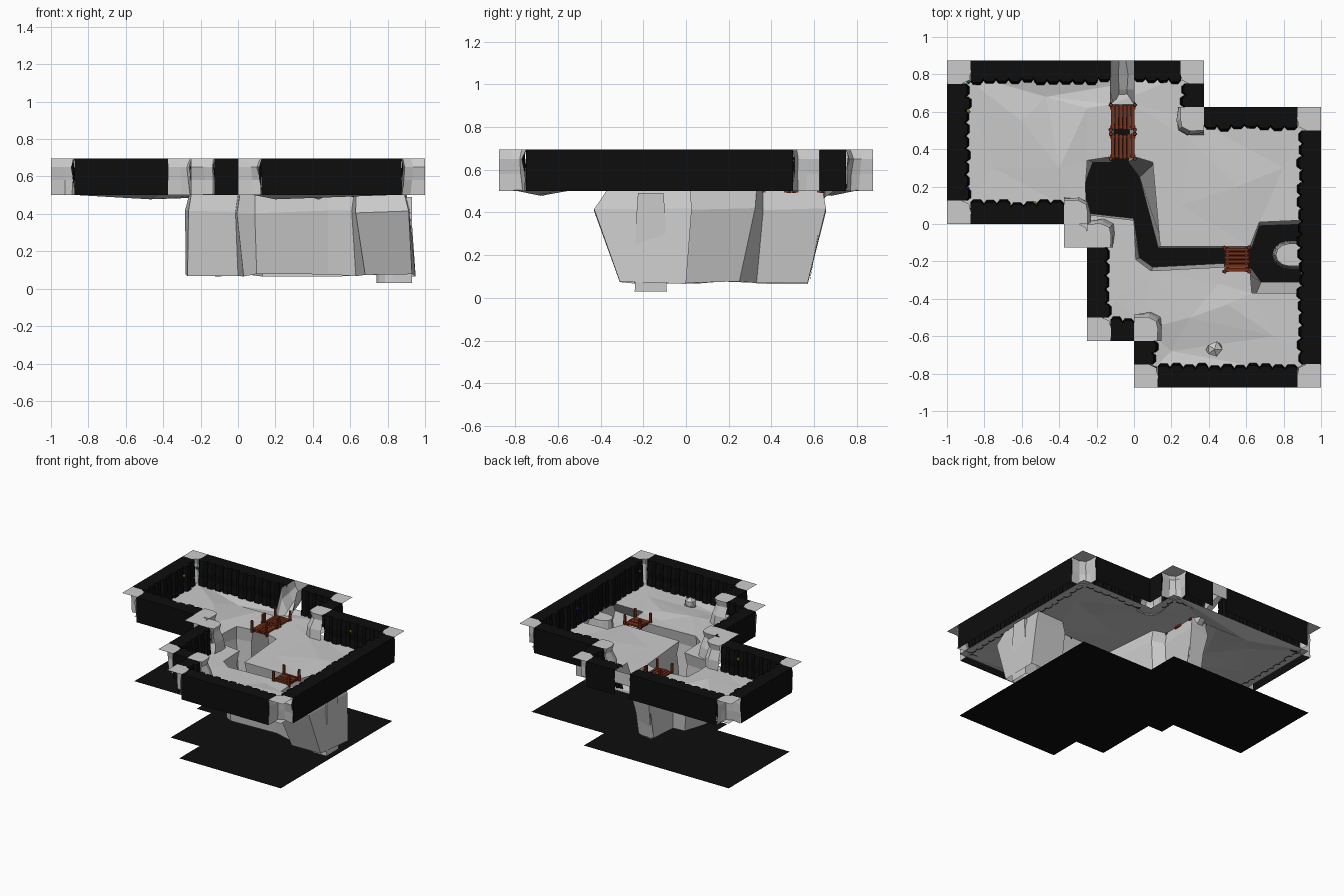
import bpy, bmesh, math, random
from mathutils import Vector
from mathutils.geometry import delaunay_2d_cdt

if "Cube" in bpy.data.objects:
    bpy.data.objects.remove(bpy.data.objects["Cube"])

random.seed(4)
F, T, W = 0.505, 0.695, 0.125      # floor height, wall top, wall thickness

def material(name, c):
    m = bpy.data.materials.new(name)
    m.diffuse_color = (*c, 1)
    m.use_nodes = True
    m.node_tree.nodes["Principled BSDF"].inputs["Base Color"].default_value = m.diffuse_color
    return m

BLACK = material("black", (0.004, 0.004, 0.004))
WOOD = material("wood", (0.19, 0.03, 0.01))
GEMS = {"blue": material("blue", (0.01, 0.03, 0.4)),
        "green": material("green", (0.01, 0.3, 0.05)),
        "yellow": material("yellow", (0.5, 0.45, 0.02))}

def mesh(name, verts, faces, mat=None):
    me = bpy.data.meshes.new(name)
    me.from_pydata([tuple(v) for v in verts], [], faces)
    ob = bpy.data.objects.new(name, me)
    bpy.context.collection.objects.link(ob)
    if mat:
        me.materials.append(mat)
    bm = bmesh.new()
    bm.from_mesh(me)
    bmesh.ops.recalc_face_normals(bm, faces=bm.faces)
    bm.to_mesh(me)
    bm.free()
    return ob

def loft(name, rings, closed=False, mat=None, extra=()):
    n = len(rings[0])
    verts = [v for r in rings for v in r]
    faces = [(i*n+j, i*n+(j+1) % n, (i+1)*n+(j+1) % n, (i+1)*n+j)
             for i in range(len(rings)-1) for j in range(n if closed else n-1)]
    return mesh(name, verts, faces + list(extra), mat)

def jit(a):
    return random.uniform(-a, a)

# Room outline, counter-clockwise
outline = [Vector(p) for p in [
    (-1, .875), (-1, 0), (-.375, 0), (-.375, -.125), (-.25, -.125), (-.25, -.625),
    (0, -.625), (0, -.875), (1, -.875), (1, .625), (.375, .625), (.375, .875)]]
N = len(outline)

def inward(i):
    d = (outline[(i+1) % N] - outline[i % N]).normalized()
    return Vector((-d.y, d.x))

inset = [p + (inward(i-1) + inward(i)) * .0625 for i, p in enumerate(outline)]

def inside(p, poly):
    c = False
    for a, b in zip(poly, poly[1:] + poly[:1]):
        if (a[1] > p[1]) != (b[1] > p[1]) and \
           p[0] < (b[0]-a[0]) * (p[1]-a[1]) / (b[1]-a[1]) + a[0]:
            c = not c
    return c

# Black base sheet
mesh("base_sheet", [(p.x, p.y, 0) for p in inset], [list(range(N))], BLACK)

# Canyon rim and the matching points at its foot
canyon = [(-.12, .64, -.10, .57), (-.12, .36, -.12, .33), (-.25, .34, -.22, .33),
          (-.26, .20, -.28, .17), (-.25, .05, -.27, .06), (0, .02, 0, .03),
          (.01, -.19, .03, -.18), (.09, -.25, .10, -.23), (.48, -.23, .48, -.21),
          (.62, -.25, .63, -.24), (.63, -.37, .68, -.31), (.89, -.37, .93, -.31),
          (.90, .02, .95, 0), (.67, .01, .67, -.01), (.62, -.12, .63, -.13),
          (.14, -.12, .13, -.13), (.10, .33, .03, .25), (0, .36, -.03, .33), (0, .64, -.02, .57)]
rim = [c[:2] for c in canyon]
top, mid, low = [], [], []
for i, (x, y, bx, by) in enumerate(canyon):
    a, b = Vector(rim[i-1]), Vector(rim[(i+1) % len(rim)])
    d = (b - a).normalized()
    out = Vector((d.y, -d.x)) * .02
    top.append((x, y, F))
    m = Vector((x, y)).lerp(Vector((bx, by)), .15) + out
    if y == -.37:
        m.y = -.43
    if y == .64:
        m.y = .655
    mid.append((m.x, m.y, .41 + jit(.012)))
    low.append((bx, by, .072 + jit(.008)))
loft("canyon_walls", [top, mid, low], True)

# Uneven floor with the canyon cut out
bumps = [(-.47, .68, .478), (-.25, .62, .515), (-.6, .55, .515), (-.75, .3, .5), (-.4, .3, .515),
         (.3, .45, .51), (.55, .2, .52), (.25, .1, .505), (.8, .3, .5), (.5, -.43, .52),
         (.2, -.68, .478), (.3, -.5, .51), (.75, -.6, .505), (-.1, -.4, .51), (.45, -.32, .505)]
pts = [(p.x, p.y, F) for p in inset] + top + bumps
edges = [(i, (i+1) % N) for i in range(N)]
M = len(top)
edges += [(N+i, N+(i+1) % M) for i in range(M)]
v2, _, tris, ov, _, _ = delaunay_2d_cdt([Vector(p[:2]) for p in pts], edges, [], 0, 1e-5)
keep = []
for t in tris:
    c = sum((v2[i] for i in t), Vector((0, 0))) / 3
    if inside(c, inset) and not inside(c, rim):
        keep.append(list(t))
mesh("cave_floor", [(v.x, v.y, pts[ov[i][0]][2] if ov[i] else F) for i, v in enumerate(v2)], keep)

# Black rock walls: flat outside, ribbed columns inside
def wall(name, p, q):
    p, q = Vector(p), Vector(q)
    d = q - p
    n = Vector((-d.y, d.x)).normalized()
    cols = max(1, round(d.length / .07))
    rings = []
    for k in range(cols):
        bulge = .108 + jit(.008)
        for f, s in ((.02, .92), (.22, 1.06), (.78, 1.06), (.98, .92)):
            o = p + d * (k + f if 0 < k + f < cols else k) / cols
            if k == 0 and f == .02: o = p.copy()
            if k == cols-1 and f == .98: o = q.copy()
            prof = [(0, .5), (0, T), (bulge*s*.97, T), (bulge*s*1.04, .62),
                    (bulge*s, .56), (bulge*s*1.08, .5)]
            rings.append([(*(o + n * u), z) for u, z in prof])
    loft(name, rings, mat=BLACK)

# Grey corner rocks: square cap and faceted inner faces, open outside
def corner(p, s, flare):
    rings = []
    for z, k in ((T, 1), (.65, .9), (.58, .97 * flare), (.5, flare)):
        r = []
        for u, v in ((0, 1), (.6, 1.02), (.95, .85), (1.02, .5), (1, 0)):
            ku = 1 if z == T else k + jit(.06)
            r.append((p.x + s.x*W*u*ku, p.y + s.y*W*v*ku, z))
        rings.append(r)
    rings[0].append((p.x, p.y, T))
    for r in rings[1:]:
        r.append(r[-1])
    ob_faces = [(5, 0, 1, 2, 3, 4)]
    n = 6
    for i in range(3):
        ob_faces += [(i*n+j, i*n+j+1, (i+1)*n+j+1, (i+1)*n+j) for j in range(4)]
    mesh("corner_rock", [v for r in rings for v in r], ob_faces)

for i in range(N):
    a, b = outline[i], outline[(i+1) % N]
    d = (b - a).normalized()
    convex = [inward(j-1).cross(inward(j)) > 0 for j in (i, i+1)]
    corner(a, inward(i-1) + inward(i), 1.0 if convex[0] else 1.15)
    p = a + d * W * convex[0]
    q = b - d * W * convex[1]
    if (q - p).dot(d) < .05:
        continue
    if i == N-1:       # north wall leaves a gap for the cave mouth
        wall("wall_north_right", p, (0, .875))
        wall("wall_north_left", (-.125, .875), q)
    else:
        wall("wall_%d" % i, p, q)

# Cave mouth in the north wall: sloping chute between ragged sides
rings = []
for y, z in ((.875, .6), (.8, .56), (.72, .52), (.65, .47), (.62, .3), (.58, .08)):
    h = T if y > .7 else max(z, .53) if y > .63 else z + .01
    rings.append([(-.128, y, h), (-.12 + jit(.01), y, (h+z)/2), (-.09 + jit(.012), y, z),
                  (-.035 + jit(.012), y, z), (-.005 + jit(.01), y, (h+z)/2), (.003, y, h)])
loft("cave_mouth", rings)
mesh("cave_mouth_cap", [(-.128, .875, .6), (.003, .875, .6), (.003, .875, T), (-.128, .875, T)],
     [(0, 1, 2, 3)])

# Rounded rock outlet at the east end of the canyon
rings = []
for z, k in ((.03, 1), (.2, .96), (.38, .9), (.49, .8)):
    arc = [math.pi/2 + math.pi*j/6 for j in range(7)]
    rings.append([(.93, -.165 + .075*k, z)] +
                 [(.83 + .09*k*math.cos(a), -.165 + .075*k*math.sin(a), z) for a in arc] +
                 [(.93, -.165 - .075*k, z)])
loft("east_outlet_rock", rings, True, extra=[tuple(range(27, 36))])

# Plank bridges with corner posts
def box(bm, c, s):
    r = bmesh.ops.create_cube(bm, size=1)["verts"]
    for v in r:
        v.co = Vector((v.co.x*s[0] + c[0], v.co.y*s[1] + c[1], v.co.z*s[2] + c[2]))

def bridge(name, cx, cy, turned):
    bm = bmesh.new()
    for k in range(6):
        box(bm, (jit(.004), -.054 + k*.0216, .512 + jit(.002)), (.13, .018, .012))
    for s in (-1, 1):
        box(bm, (s*.05, 0, .5), (.014, .135, .014))
        for t in (-1, 1):
            r = bmesh.ops.create_cone(bm, cap_ends=True, segments=6, radius1=.012,
                                      radius2=.01, depth=.09)["verts"]
            bmesh.ops.translate(bm, verts=r, vec=(s*.066, t*.064, .535))
    me = bpy.data.meshes.new(name)
    bm.to_mesh(me)
    bm.free()
    me.materials.append(WOOD)
    ob = bpy.data.objects.new(name, me)
    bpy.context.collection.objects.link(ob)
    ob.location = (cx, cy, 0)
    ob.rotation_euler.z = math.pi/2 if turned else 0

bridge("bridge_east", .55, -.19, False)
bridge("bridge_north_a", -.06, .415, True)
bridge("bridge_north_b", -.06, .57, True)

# Loose boulder
bpy.ops.mesh.primitive_ico_sphere_add(subdivisions=1, radius=.042, location=(.43, -.67, .515))
boulder = bpy.context.object
boulder.name = "boulder"
for v in boulder.data.vertices:
    v.co *= 1 + jit(.2)

# Small crystals on the walls
for colour, spots in {
        "green": [(-.885, .76), (.16, .78), (-.17, -.24), (.89, -.7)],
        "blue": [(-.89, .19), (.89, .07), (.13, -.81), (-.16, -.46), (.4, .53)],
        "yellow": [(-.885, .6), (-.53, .11), (.61, .52), (.71, -.77), (.02, -.52)]}.items():
    for x, y in spots:
        bpy.ops.mesh.primitive_ico_sphere_add(subdivisions=1, radius=.012, location=(x, y, .63))
        bpy.context.object.name = colour + "_crystal"
        bpy.context.object.data.materials.append(GEMS[colour])
